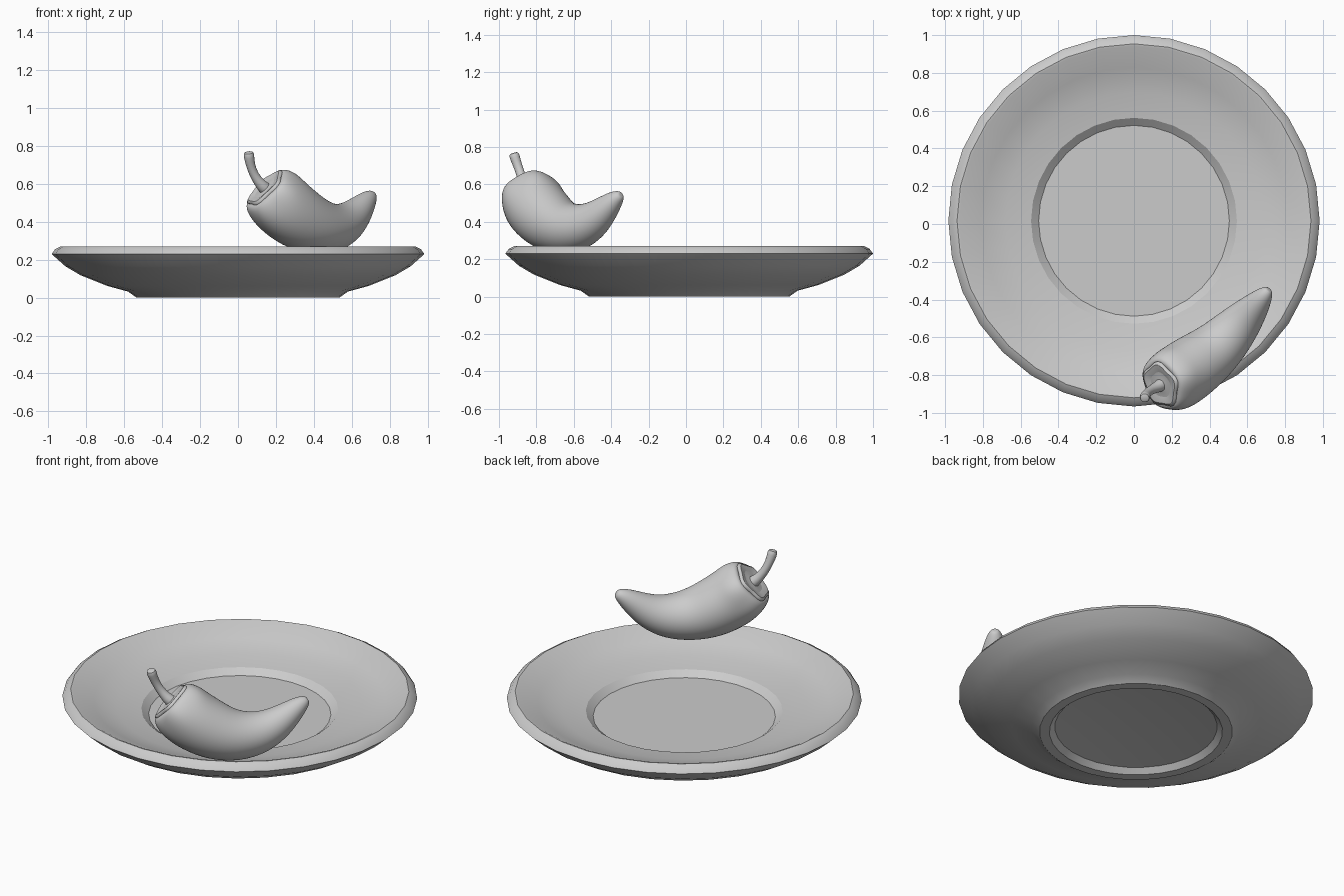
import bpy, bmesh, math
from mathutils import Vector

old = bpy.data.objects.get("Cube")
if old:
    bpy.data.objects.remove(old, do_unlink=True)

grey = bpy.data.materials.new("plain_grey")
grey.use_nodes = True
grey.diffuse_color = (0.6, 0.6, 0.6, 1)
grey.node_tree.nodes["Principled BSDF"].inputs["Base Color"].default_value = (0.6, 0.6, 0.6, 1)


def finish(name, bm, angle=30, subdiv=0):
    """Turn a bmesh into a smooth-shaded object."""
    bmesh.ops.recalc_face_normals(bm, faces=bm.faces)
    mesh = bpy.data.meshes.new(name)
    bm.to_mesh(mesh)
    bm.free()
    mesh.materials.append(grey)
    obj = bpy.data.objects.new(name, mesh)
    bpy.context.collection.objects.link(obj)
    bpy.ops.object.select_all(action='DESELECT')
    obj.select_set(True)
    bpy.context.view_layer.objects.active = obj
    bpy.ops.object.shade_smooth_by_angle(angle=math.radians(angle))
    if subdiv:
        mod = obj.modifiers.new("Subdivision", 'SUBSURF')
        mod.levels = mod.render_levels = subdiv
    return obj


def skin(rings, cap_start=True, cap_end=True):
    """Bridge rings of points with quads, closing the ends with fans."""
    bm = bmesh.new()
    loops = [[bm.verts.new(p) for p in ring] for ring in rings]
    n = len(loops[0])
    for a, b in zip(loops, loops[1:]):
        for i in range(n):
            j = (i + 1) % n
            bm.faces.new((a[i], a[j], b[j], b[i]))
    for loop, wanted in ((loops[0], cap_start), (loops[-1], cap_end)):
        if wanted:
            mid = bm.verts.new(sum((v.co for v in loop), Vector()) / n)
            for i in range(n):
                bm.faces.new((loop[i], loop[(i + 1) % n], mid))
    return bm


SIDE = Vector((0.66, -0.75, 0))


def ring(centre, axis, radius, sides, lobes=0, depth=0.0):
    """Circle of points around an axis, optionally lobed."""
    across = (SIDE - axis * SIDE.dot(axis)).normalized()
    up = axis.cross(across)
    pts = []
    for i in range(sides):
        t = math.tau * i / sides
        r = radius * (1 + depth * math.cos(lobes * t))
        pts.append(centre + (across * math.cos(t) + up * math.sin(t)) * r)
    return pts


def tangents(points):
    last = len(points) - 1
    return [(points[min(i + 1, last)] - points[max(i - 1, 0)]).normalized()
            for i in range(last + 1)]


# Plate: lathed profile from the floor, over the rim, to the recessed underside
profile = [(0.505, 0.125), (0.545, 0.158), (0.68, 0.178), (0.81, 0.212), (0.925, 0.268),
           (0.937, 0.27), (0.965, 0.255), (0.983, 0.23), (0.91, 0.165), (0.83, 0.118),
           (0.69, 0.062), (0.58, 0.032), (0.535, 0), (0.48, 0), (0.45, 0.03), (0.25, 0.05)]
plate_centre = Vector((0, 0.017, 0))
plate_rings = [[plate_centre + Vector((r * math.sin(math.tau * i / 32),
                                       r * math.cos(math.tau * i / 32), z))
                for i in range(32)] for r, z in profile]
finish("plate", skin(plate_rings))

# Pepper body: tapered curved tube with a sunken shoulder
body = [(0.145, -0.85, 0.575, 0.145), (0.19, -0.83, 0.53, 0.172), (0.25, -0.80, 0.47, 0.175),
        (0.34, -0.735, 0.405, 0.168), (0.44, -0.66, 0.365, 0.147), (0.53, -0.565, 0.37, 0.125),
        (0.60, -0.485, 0.415, 0.098), (0.655, -0.42, 0.48, 0.07), (0.695, -0.37, 0.53, 0.044),
        (0.715, -0.347, 0.545, 0.022)]
centres = [Vector(p[:3]) for p in body]
axes = tangents(centres)
head, head_axis = centres[0], axes[0]
body_rings = [ring(head + head_axis * d, head_axis, r, 20, 5, 0.05)
              for d, r in ((0.05, 0.03), (0.035, 0.07), (0.0, 0.11))]
for i, (c, axis, p) in enumerate(zip(centres, axes, body)):
    body_rings.append(ring(c, axis, p[3], 20, 5, 0.04 if i < 2 else 0.0))
finish("pepper_body", skin(body_rings), 180, 2)

# Calyx: thin lobed cap under the stem
calyx_rings = [ring(head + head_axis * d, head_axis, r, 20, 5, lobe)
               for d, r, lobe in ((-0.01, 0.03, 0), (0.0, 0.07, 0.05),
                                  (-0.022, 0.11, 0.1), (0.012, 0.142, 0.12))]
calyx = finish("pepper_calyx", skin(calyx_rings), 40, 1)
thick = calyx.modifiers.new("Thickness", 'SOLIDIFY')
thick.thickness = 0.012

# Stem: bent tube flaring at both ends
stem = [(0.155, -0.845, 0.565, 0.042), (0.12, -0.865, 0.595, 0.03), (0.085, -0.88, 0.645, 0.025),
        (0.065, -0.90, 0.70, 0.025), (0.058, -0.915, 0.745, 0.03), (0.056, -0.922, 0.768, 0.028)]
stem_centres = [Vector(p[:3]) for p in stem]
stem_rings = [ring(c, axis, p[3], 10)
              for c, axis, p in zip(stem_centres, tangents(stem_centres), stem)]
finish("pepper_stem", skin(stem_rings), 50, 1)
